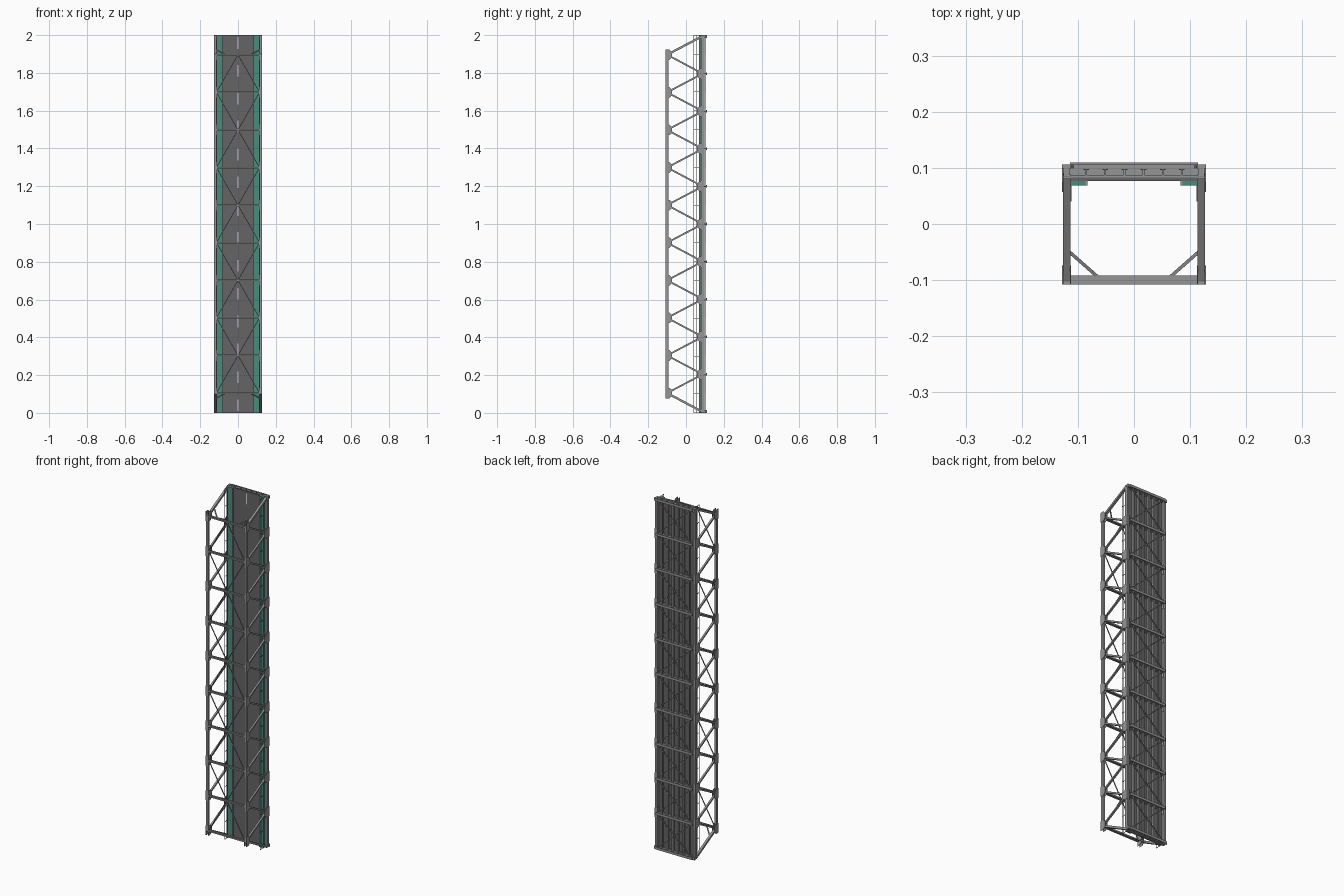
import bpy, bmesh
from mathutils import Vector, Matrix

if "Cube" in bpy.data.objects:
    bpy.data.objects.remove(bpy.data.objects["Cube"], do_unlink=True)


def material(name, r, g, b):
    m = bpy.data.materials.new(name)
    m.use_nodes = True
    m.diffuse_color = (r, g, b, 1)
    m.node_tree.nodes["Principled BSDF"].inputs["Base Color"].default_value = (r, g, b, 1)
    return m


STEEL = material("grey steel", 0.30, 0.30, 0.30)
ASPHALT = material("dark asphalt", 0.13, 0.13, 0.13)
TEAL = material("teal walkway", 0.06, 0.27, 0.20)
PAINT = material("pale lane paint", 0.68, 0.68, 0.72)


def finish(name, bm, mat):
    bmesh.ops.recalc_face_normals(bm, faces=bm.faces)
    me = bpy.data.meshes.new(name)
    bm.to_mesh(me)
    bm.free()
    me.materials.append(mat)
    ob = bpy.data.objects.new(name, me)
    bpy.context.collection.objects.link(ob)


def box(bm, x0, x1, y0, y1, z0, z1):
    mat = Matrix.Translation(((x0 + x1) / 2, (y0 + y1) / 2, (z0 + z1) / 2))
    bmesh.ops.create_cube(bm, size=1, matrix=mat @ Matrix.Diagonal((x1 - x0, y1 - y0, z1 - z0, 1)))


def bar(bm, a, b, side, width, depth):
    """Rectangular bar from a to b; width runs along the side vector."""
    a, b = Vector(a), Vector(b)
    d = (b - a).normalized()
    u = Vector(side)
    u = (u - d * u.dot(d)).normalized()
    v = d.cross(u)
    rot = Matrix((u, v, d)).transposed().to_4x4()
    scale = Matrix.Diagonal((width, depth, (b - a).length, 1))
    bmesh.ops.create_cube(bm, size=1, matrix=Matrix.Translation((a + b) / 2) @ rot @ scale)


def i_beam(bm, x0, x1, y0, y1, z, flange):
    """Cross beam along x with two flanges and a thin web."""
    box(bm, x0, x1, y0, y0 + 0.004, z - flange, z + flange)
    box(bm, x0, x1, y1 - 0.004, y1, z - flange, z + flange)
    box(bm, x0, x1, y0 + 0.004, y1 - 0.004, z - 0.002, z + 0.002)


def gusset(bm, x, y_out, y_in, z):
    """Plate with chamfered corners on the inner side."""
    mid = y_out + (y_in - y_out) * 0.6
    pts = [(y_out, -0.028), (mid, -0.028), (y_in, -0.014),
           (y_in, 0.014), (mid, 0.028), (y_out, 0.028)]
    z_fit = [min(max(z + dz, 0), 2) for _, dz in pts]
    face = bm.faces.new([bm.verts.new((x, p[0], zz)) for p, zz in zip(pts, z_fit)])
    ext = bmesh.ops.extrude_face_region(bm, geom=[face])
    verts = [g for g in ext["geom"] if isinstance(g, bmesh.types.BMVert)]
    bmesh.ops.translate(bm, verts=verts, vec=(0.002, 0, 0))


# Node heights along the span
PITCH = 0.199
LOW = [0.005 + PITCH * i for i in range(11)]
TOP = [0.105 + PITCH * i for i in range(10)]
Y_TOP, Y_LOW, X = -0.1, 0.088, 0.12

# Side trusses
for s, label in ((1, "left"), (-1, "right")):
    bm = bmesh.new()
    box(bm, s * X - 0.0065, s * X + 0.0065, -0.108, -0.093, TOP[0] - 0.005, TOP[-1] + 0.005)
    finish(label + "_top_chord", bm, STEEL)

    bm = bmesh.new()
    box(bm, s * X - 0.0055, s * X + 0.0055, 0.080, 0.099, 0, 2)
    finish(label + "_bottom_chord", bm, STEEL)

    bm = bmesh.new()
    for i, z in enumerate(TOP):
        for j in (i, i + 1):
            end = (i == 0 and j == 0) or (i == 9 and j == 10)
            w = 0.013 if end else 0.010
            bar(bm, (s * X, Y_TOP, z), (s * X, Y_LOW, LOW[j]), (1, 0, 0), w, w * 0.9)
    finish(label + "_diagonals", bm, STEEL)

    bm = bmesh.new()
    for side in (-0.008, 0.006):
        for z in TOP:
            gusset(bm, s * X + side, -0.108, -0.074, z)
        for z in LOW[1:-1]:
            gusset(bm, s * X + side, 0.099, 0.057, z)
    finish(label + "_gussets", bm, STEEL)

    # Bearings at both ends
    bm = bmesh.new()
    for z0 in (0, 1.984):
        box(bm, s * X - 0.008, s * X + 0.008, 0.099, 0.106, z0, z0 + 0.016)
    finish(label + "_bearings", bm, STEEL)

    # Walkway and its railing
    bm = bmesh.new()
    inner, outer = sorted((s * 0.086, s * 0.113))
    box(bm, inner, outer, 0.069, 0.077, 0, 2)
    finish(label + "_walkway", bm, TEAL)

    bm = bmesh.new()
    inner, outer = sorted((s * 0.083, s * 0.086))
    box(bm, inner, outer, 0.069, 0.077, 0, 2)
    finish(label + "_kerb", bm, STEEL)

    bm = bmesh.new()
    for y in (0.041, 0.055):
        box(bm, s * 0.112 - 0.001, s * 0.112 + 0.001, y - 0.001, y + 0.001, 0, 2)
    for i in range(21):
        z = 0.001 + 0.0999 * i
        box(bm, s * 0.112 - 0.001, s * 0.112 + 0.001, 0.041, 0.07, z - 0.001, z + 0.001)
    finish(label + "_railing", bm, STEEL)

# Road deck and lane dashes
bm = bmesh.new()
box(bm, -0.113, 0.113, 0.077, 0.083, 0, 2)
finish("road_deck", bm, ASPHALT)

bm = bmesh.new()
for i in range(14):
    z = 0.01 + 0.1475 * i
    box(bm, -0.0025, 0.0025, 0.0762, 0.0775, z, z + 0.062)
finish("lane_dashes", bm, PAINT)

# Floor beams and stringers under the deck
bm = bmesh.new()
for z in LOW:
    i_beam(bm, -0.114, 0.114, 0.083, 0.110, min(max(z, 0.007), 1.993), 0.007)
finish("floor_beams", bm, STEEL)

bm = bmesh.new()
for i in range(6):
    x = -0.085 + 0.034 * i
    box(bm, x - 0.0015, x + 0.0015, 0.083, 0.096, 0, 2)
    box(bm, x - 0.005, x + 0.005, 0.096, 0.098, 0, 2)
finish("stringers", bm, STEEL)

# Crossed bracing under the deck
bm = bmesh.new()
for a, b in zip(LOW, LOW[1:]):
    for s in (1, -1):
        bar(bm, (-s * 0.112, 0.102, a), (s * 0.112, 0.102, b), (0, 1, 0), 0.004, 0.005)
finish("lower_bracing", bm, STEEL)

# Overhead struts, zigzag bracing and portal knees
bm = bmesh.new()
for z in TOP:
    i_beam(bm, -0.114, 0.114, -0.108, -0.092, z, 0.004)
finish("overhead_struts", bm, STEEL)

bm = bmesh.new()
for i in range(9):
    edge, mid = (TOP[i], TOP[i + 1]) if i % 2 == 0 else (TOP[i + 1], TOP[i])
    for s in (1, -1):
        bar(bm, (s * 0.114, Y_TOP, edge), (0, Y_TOP, mid), (0, 1, 0), 0.004, 0.004)
finish("overhead_bracing", bm, STEEL)

bm = bmesh.new()
for top, low in ((TOP[0], LOW[0]), (TOP[-1], LOW[-1])):
    z_post = top + (low - top) * 0.27
    for s in (1, -1):
        bar(bm, (s * 0.116, -0.049, z_post), (s * 0.066, -0.093, top), (0, 0, 1), 0.006, 0.006)
finish("portal_knees", bm, STEEL)
